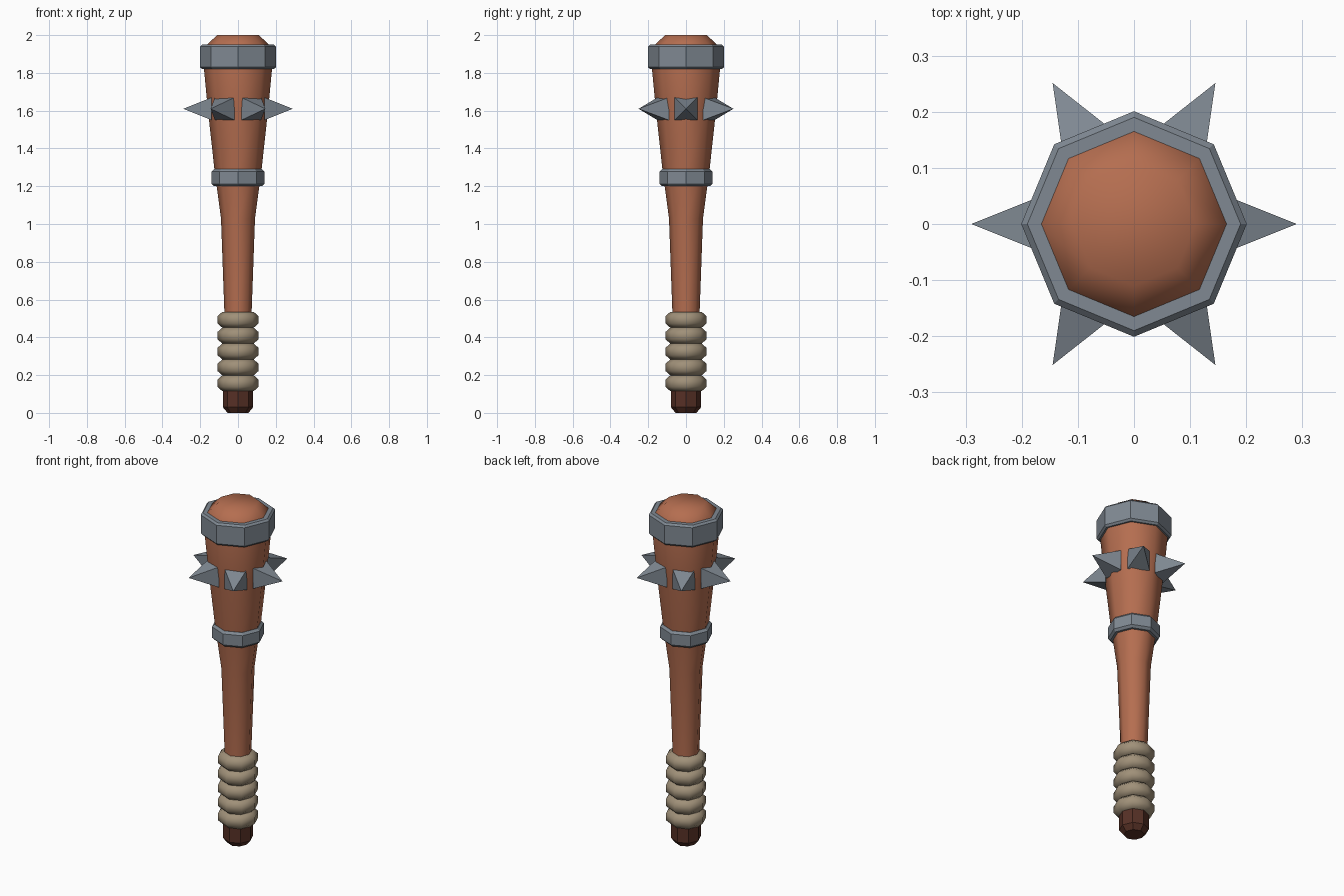
import bpy, bmesh
from math import sin, cos, pi, radians

if "Cube" in bpy.data.objects:
    bpy.data.objects.remove(bpy.data.objects["Cube"])


def material(name, rgb):
    m = bpy.data.materials.new(name)
    m.diffuse_color = (*rgb, 1)
    m.use_nodes = True
    m.node_tree.nodes["Principled BSDF"].inputs["Base Color"].default_value = m.diffuse_color
    return m


WOOD = material("warm wood", (0.46, 0.155, 0.08))
DARK = material("dark wood", (0.095, 0.03, 0.019))
ROPE = material("rope", (0.35, 0.28, 0.19))
STEEL = material("steel", (0.215, 0.25, 0.29))


def finish(name, bm, mat, smooth):
    bmesh.ops.recalc_face_normals(bm, faces=bm.faces)
    mesh = bpy.data.meshes.new(name)
    bm.to_mesh(mesh)
    bm.free()
    mesh.materials.append(mat)
    ob = bpy.data.objects.new(name, mesh)
    bpy.context.collection.objects.link(ob)
    if smooth:
        bpy.ops.object.select_all(action='DESELECT')
        ob.select_set(True)
        bpy.context.view_layer.objects.active = ob
        bpy.ops.object.shade_smooth_by_angle(angle=radians(smooth))
    return ob


def lathe(name, profile, mat, smooth=0, closed=False, sides=8):
    """Turn (radius, z) points round z; cap the ends or close the loop."""
    bm = bmesh.new()
    rings = [[bm.verts.new((r * cos(2 * pi * i / sides), r * sin(2 * pi * i / sides), z))
              for i in range(sides)] for r, z in profile]
    pairs = list(zip(rings, rings[1:]))
    if closed:
        pairs.append((rings[-1], rings[0]))
    else:
        bm.faces.new(rings[0])
        bm.faces.new(rings[-1])
    for a, b in pairs:
        for i in range(sides):
            j = (i + 1) % sides
            bm.faces.new((a[i], a[j], b[j], b[i]))
    return finish(name, bm, mat, smooth)


# Wooden shaft with domed head
lathe("shaft", [(0.07, 0.10), (0.072, 0.53), (0.09, 1.03), (0.125, 1.29), (0.16, 1.61),
                (0.182, 1.84), (0.17, 1.945), (0.11, 2.0)], WOOD, 50)

# Dark pommel
lathe("pommel", [(0.055, 0), (0.08, 0.03), (0.08, 0.13)], DARK, 30)

# Rope grip: stacked bulging turns
for k in range(5):
    z = 0.115 + 0.084 * k
    lathe(f"grip_turn_{k + 1}", [(0.083, z), (0.109, z + 0.023), (0.109, z + 0.061),
                                 (0.083, z + 0.084)], ROPE, 50)


# Steel bands with chamfered rims
def band(name, z0, z1, r, inner, c):
    lathe(name, [(inner, z0), (r - c, z0), (r, z0 + c), (r, z1 - c), (r - c, z1), (inner, z1)],
          STEEL, closed=True)


band("head_band", 1.82, 1.95, 0.201, 0.165, 0.011)
band("middle_band", 1.20, 1.29, 0.14, 0.09, 0.013)

# Ring of square pyramid spikes
for k in range(6):
    a = k * pi / 3
    bm = bmesh.new()

    def point(r, t, z):
        return bm.verts.new((r * cos(a) - t * sin(a), r * sin(a) + t * cos(a), z))

    base = [point(0.14, t, 1.61 + h) for t, h in
            ((-0.06, -0.06), (0.06, -0.06), (0.06, 0.06), (-0.06, 0.06))]
    tip = point(0.29, 0, 1.61)
    bm.faces.new(base)
    for i in range(4):
        bm.faces.new((base[i], base[(i + 1) % 4], tip))
    finish(f"spike_{k + 1}", bm, STEEL, 0)
